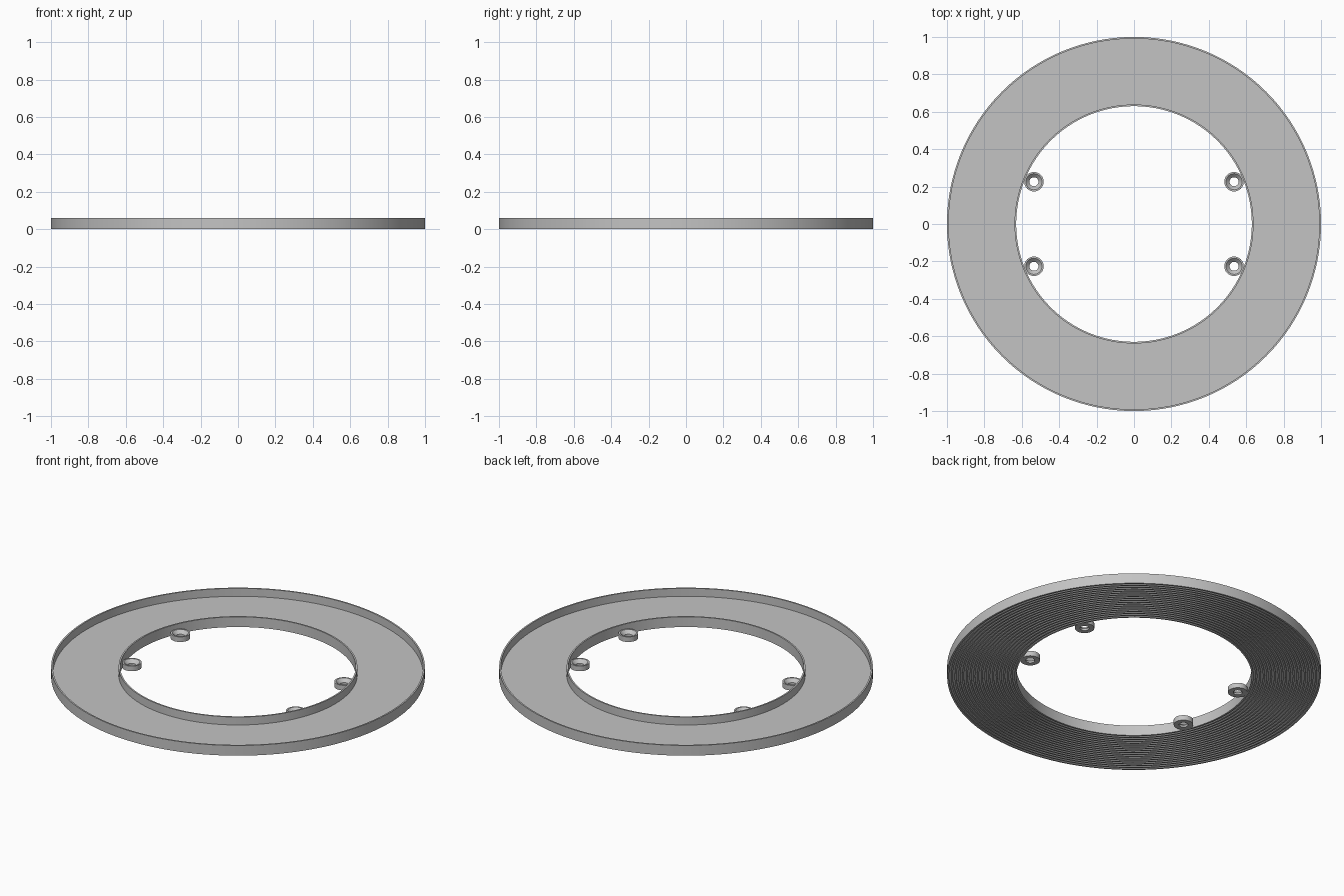
import bpy
import bmesh
from math import cos, sin, pi, radians

if "Cube" in bpy.data.objects:
    bpy.data.objects.remove(bpy.data.objects["Cube"], do_unlink=True)

# Single grey material
grey = bpy.data.materials.new("light grey")
grey.use_nodes = True
colour = (0.55, 0.55, 0.55, 1)
grey.diffuse_color = colour
grey.node_tree.nodes["Principled BSDF"].inputs["Base Color"].default_value = colour


def lathe(name, profile, segments, location=(0, 0, 0)):
    """Revolve a closed (radius, height) profile around the z axis."""
    bm = bmesh.new()
    rings = []
    for i in range(segments):
        a = 2 * pi * i / segments
        rings.append([bm.verts.new((r * cos(a), r * sin(a), z)) for r, z in profile])
    count = len(profile)
    for i in range(segments):
        here, after = rings[i], rings[(i + 1) % segments]
        for j in range(count):
            k = (j + 1) % count
            bm.faces.new((here[j], after[j], after[k], here[k]))
    bmesh.ops.recalc_face_normals(bm, faces=bm.faces)
    mesh = bpy.data.meshes.new(name)
    bm.to_mesh(mesh)
    bm.free()
    mesh.materials.append(grey)
    obj = bpy.data.objects.new(name, mesh)
    obj.location = location
    bpy.context.collection.objects.link(obj)
    bpy.ops.object.select_all(action="DESELECT")
    obj.select_set(True)
    bpy.context.view_layer.objects.active = obj
    bpy.ops.object.shade_smooth_by_angle(angle=radians(30))
    return obj


# Channel-shaped ring: thin walls, a thin floor and a grooved underside
OUTER, INNER, HEIGHT = 1.0, 0.63, 0.06
WALL, FLOOR, GROOVE = 0.009, 0.013, 0.006
GROOVES = 18
profile = [
    (OUTER, 0), (OUTER, HEIGHT), (OUTER - WALL, HEIGHT), (OUTER - WALL, FLOOR),
    (INNER + WALL, FLOOR), (INNER + WALL, HEIGHT), (INNER, HEIGHT), (INNER, 0),
]
pitch = (OUTER - INNER) / (GROOVES + 0.5)
for i in range(GROOVES):
    start = INNER + pitch * (i + 0.5)
    end = start + pitch / 2
    profile += [(start, 0), (start, GROOVE), (end, GROOVE), (end, 0)]
lathe("channel_ring", profile, 128)

# Four countersunk screw lugs on the inner wall
lug = [(0.052, 0), (0.052, 0.03), (0.043, 0.03), (0.024, 0.011), (0.024, 0)]
for side, x in (("left", 0.535), ("right", -0.535)):
    for end, y in (("front", -0.226), ("back", 0.226)):
        lathe(f"{end}_{side}_screw_lug", lug, 40, (x, y, 0))
